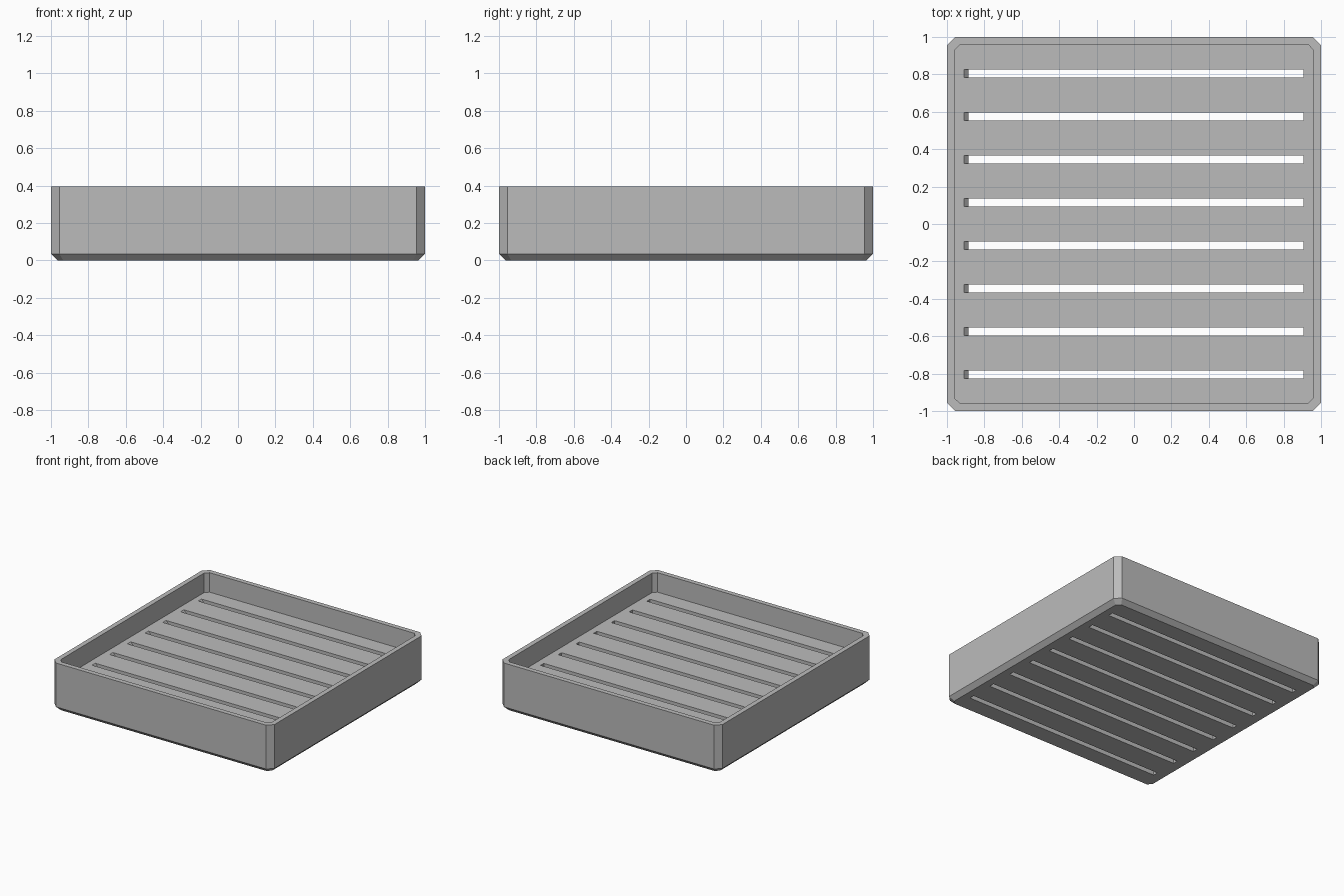
import bpy, bmesh

if "Cube" in bpy.data.objects:
    bpy.data.objects.remove(bpy.data.objects["Cube"], do_unlink=True)

HEIGHT, FLOOR = 0.395, 0.235
SLOTS, PITCH, SLOT_HALF_WIDTH = 8, 0.23, 0.021

grey = bpy.data.materials.new("plain grey")
grey.use_nodes = True
colour = (0.5, 0.5, 0.5, 1)
grey.diffuse_color = colour
grey.node_tree.nodes["Principled BSDF"].inputs["Base Color"].default_value = colour


def ring(bm, half, cut, z):
    """Square outline with cut corners."""
    a, b = half, half - cut
    pts = [(b, -a), (a, -b), (a, b), (b, a), (-b, a), (-a, b), (-a, -b), (-b, -a)]
    return [bm.verts.new((x, y, z)) for x, y in pts]


def bridge(bm, low, high):
    n = len(low)
    for i in range(n):
        j = (i + 1) % n
        bm.faces.new((low[i], low[j], high[j], high[i]))


def finish(bm, name):
    bmesh.ops.recalc_face_normals(bm, faces=bm.faces)
    mesh = bpy.data.meshes.new(name)
    bm.to_mesh(mesh)
    bm.free()
    mesh.materials.append(grey)
    obj = bpy.data.objects.new(name, mesh)
    bpy.context.collection.objects.link(obj)
    return obj


# Tray: bevelled base, outer wall, rim, inner wall and floor
bm = bmesh.new()
rings = [ring(bm, *r) for r in (
    (0.965, 0.03, 0), (1, 0.045, 0.035), (1, 0.045, HEIGHT),
    (0.96, 0.03, HEIGHT), (0.96, 0.03, FLOOR))]
for low, high in zip(rings, rings[1:]):
    bridge(bm, low, high)
bm.faces.new(rings[0])
bm.faces.new(rings[-1])
tray = finish(bm, "tray")

# Slot cutters: long bars with a small sloped lip at the right end
bm = bmesh.new()
profile = [(-0.885, -0.1), (0.905, -0.1), (0.905, FLOOR + 0.05),
           (-0.91, FLOOR + 0.05), (-0.91, FLOOR), (-0.885, FLOOR - 0.025)]
for i in range(SLOTS):
    y = (i - (SLOTS - 1) / 2) * PITCH
    sides = [[bm.verts.new((x, y + s * SLOT_HALF_WIDTH, z)) for x, z in profile]
             for s in (-1, 1)]
    bridge(bm, *sides)
    for side in sides:
        bm.faces.new(side)
cutter = finish(bm, "slot_cutter")

# Cut the drain slots, then drop the cutter
mod = tray.modifiers.new("drain slots", "BOOLEAN")
mod.operation = "DIFFERENCE"
mod.solver = "EXACT"
mod.object = cutter
bpy.context.view_layer.objects.active = tray
tray.select_set(True)
bpy.ops.object.modifier_apply(modifier=mod.name)
bpy.data.objects.remove(cutter, do_unlink=True)
